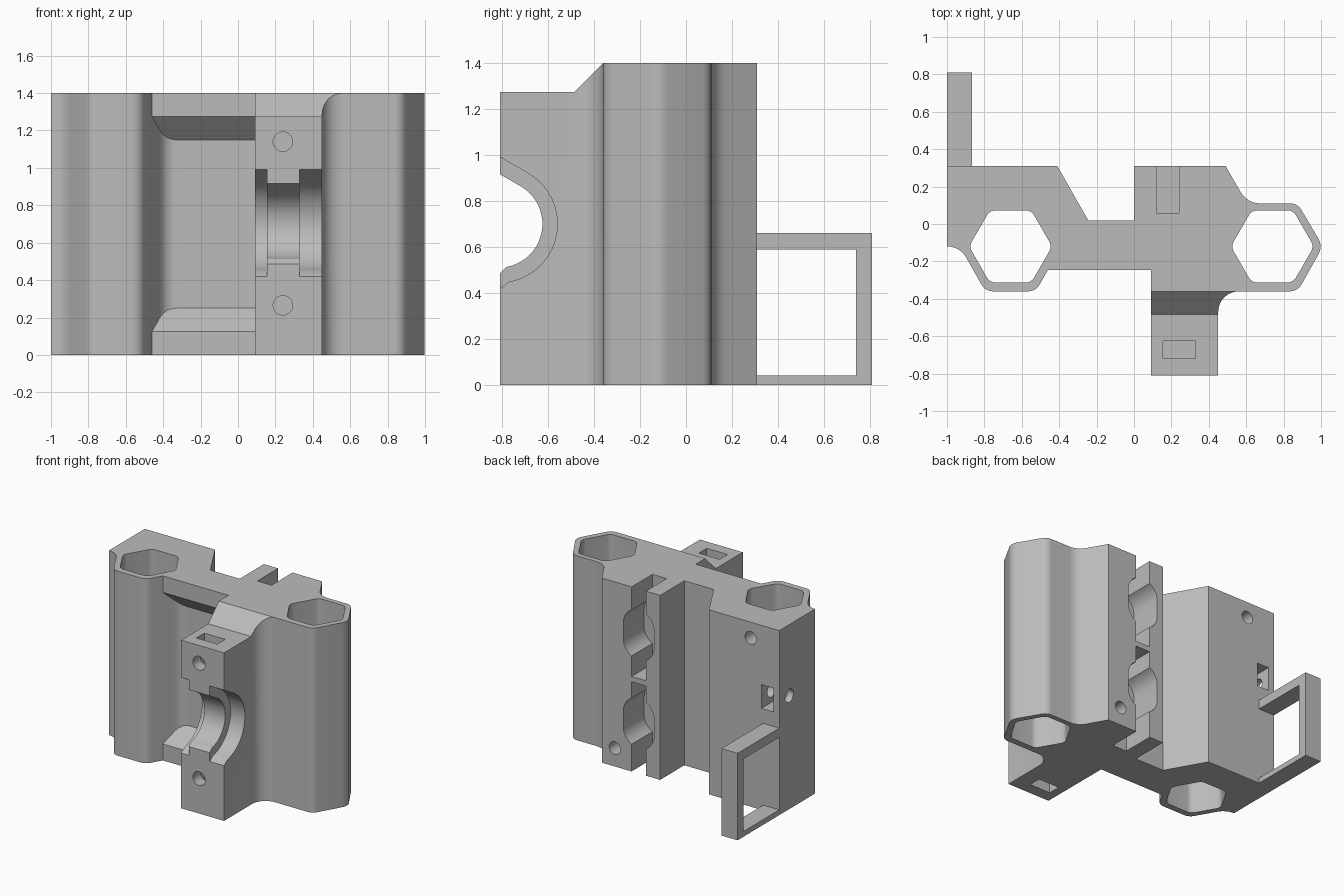
import bpy, bmesh
from math import sin, cos, tan, pi, radians
from mathutils import Vector

if "Cube" in bpy.data.objects:
    bpy.data.objects.remove(bpy.data.objects["Cube"])

grey = bpy.data.materials.new("plain grey")
grey.use_nodes = True
COLOUR = (0.5, 0.5, 0.5, 1)
grey.diffuse_color = COLOUR
grey.node_tree.nodes["Principled BSDF"].inputs["Base Color"].default_value = COLOUR


def rounded(corners, steps=6):
    """Turn (x, y, radius) corners into an outline with filleted corners."""
    out = []
    n = len(corners)
    for i, (x, y, r) in enumerate(corners):
        p = Vector((x, y))
        if not r:
            out.append(p)
            continue
        a = (Vector(corners[i - 1][:2]) - p).normalized()
        b = (Vector(corners[(i + 1) % n][:2]) - p).normalized()
        half = a.angle(b) / 2
        centre = p + (a + b).normalized() * (r / sin(half))
        start = p + a * (r / tan(half)) - centre
        end = p + b * (r / tan(half)) - centre
        sweep = pi - 2 * half
        for k in range(steps + 1):
            t = k / steps
            out.append(centre + (start * sin((1 - t) * sweep) + end * sin(t * sweep)) / sin(sweep))
    return out


def prism(name, pts, lo, hi, axis="z"):
    """Extrude a 2D outline along an axis."""
    place = {"x": lambda a, b, h: (h, a, b),
             "y": lambda a, b, h: (a, h, b),
             "z": lambda a, b, h: (a, b, h)}[axis]
    bm = bmesh.new()
    rings = [[bm.verts.new(place(p[0], p[1], h)) for p in pts] for h in (lo, hi)]
    bm.faces.new(rings[0])
    bm.faces.new(rings[1])
    for i in range(len(pts)):
        bm.faces.new((rings[0][i - 1], rings[0][i], rings[1][i], rings[1][i - 1]))
    bmesh.ops.recalc_face_normals(bm, faces=bm.faces)
    me = bpy.data.meshes.new(name)
    bm.to_mesh(me)
    bm.free()
    ob = bpy.data.objects.new(name, me)
    bpy.context.collection.objects.link(ob)
    me.materials.append(grey)
    return ob


def box(name, x, y, z):
    return prism(name, [(x[0], y[0]), (x[1], y[0]), (x[1], y[1]), (x[0], y[1])], *z)


def oval(a, b, r, stretch=0.0, n=24):
    """Circle, or upright capsule when stretched."""
    pts = []
    for k in range(n):
        t = 2 * pi * (k + 0.5) / n
        pts.append((a + r * cos(t), b + r * sin(t) + (stretch if sin(t) > 0 else -stretch)))
    return pts


def combine(target, tool, operation="DIFFERENCE"):
    mod = target.modifiers.new("combine", "BOOLEAN")
    mod.operation, mod.object, mod.solver = operation, tool, "EXACT"
    bpy.context.view_layer.objects.active = target
    bpy.ops.object.modifier_apply(modifier=mod.name)
    bpy.data.objects.remove(tool)


def hexagon(cx, cy, size, r):
    return rounded([(cx + size * cos(k * pi / 3), cy + size * sin(k * pi / 3), r) for k in range(6)])


# Main carriage body
H = 1.4
outline = [(-1, .31, 0), (-.41, .31, 0), (-.245, .02, 0), (0, .02, 0), (0, .31, 0),
           (.49, .31, 0), (.605, .11, .12), (.875, .11, .07), (1.01, -.12, .08),
           (.875, -.36, .07), (.45, -.36, .11), (.45, -.81, 0), (.09, -.81, 0),
           (.09, -.12, 0), (-.389, -.12, .1), (-.525, -.36, .07), (-.795, -.36, .07),
           (-.931, -.12, .115), (-1, -.12, 0)]
body = prism("carriage_body", rounded(outline), 0, H)

# Sloped lips above and below the front recess
for flip in (False, True):
    lip = [(-.245, H), (-.245, 1.275), (-.12, 1.15), (-.08, 1.15), (-.08, H)]
    if flip:
        lip = [(y, H - z) for y, z in lip]
    combine(body, prism("lip", lip, -.46, .11, "x"), "UNION")

# Hexagonal bearing sleeves
for cx in (-.66, .74):
    combine(body, prism("sleeve_hole", hexagon(cx, -.12, .222, .05), -.1, 1.5))

# Sloped top of the clamp tongue
combine(body, prism("tongue_cut", [(-.26, 1.5), (-.485, 1.275), (-.9, 1.275), (-.9, 1.5)],
                    -.1, 1.2, "x"))

# Stepped teardrop groove across the tongue
for r, x0, x1 in ((.19, .0, .5), (.255, .0, .155), (.255, .33, .5)):
    cy, cz = -.815, .7
    arc = [(cy + r * cos(radians(a)), cz + r * sin(radians(a))) for a in range(-80, 61, 7)]
    low = cz - r - .03
    groove = arc + [(cy, cz + r / cos(pi / 6)), (-.9, cz + r * 1.155), (-.9, low), (cy, low)]
    combine(body, prism("groove", groove, x0, x1, "x"))

# Tongue screw holes with their nut slots
for z in (1.14, .265):
    combine(body, prism("screw_hole", oval(.24, z, .052), -.9, -.45, "y"))
for z in ((1.05, 1.5), (-.1, .35)):
    combine(body, box("nut_slot", (.155, .33), (-.72, -.625), z))

# Rear belt slot, bridged at mid height, with two oval pockets
for z in ((.72, 1.5), (-.1, .68)):
    combine(body, box("belt_slot", (.12, .24), (.06, .4), z))
for z in (1.05, .38):
    combine(body, prism("belt_pocket", oval(.18, z, .13, .06), .06, .4, "y"))

# Small rear and side holes with a square nut trap
for x, z in ((.38, .14), (-.76, 1.28)):
    combine(body, prism("rear_hole", oval(x, z, .048), .12, .4, "y"))
combine(body, box("nut_trap", (-.95, -.85), (.12, .4), (.77, .95)))
combine(body, prism("side_hole", oval(.19, .86, .05), -1.1, -.78, "x"))

# Rectangular cable frame at the back
frame = box("cable_frame", (-1, -.865), (.30, .81), (0, .66))
combine(frame, box("frame_opening", (-1.1, -.8), (.31, .74), (.04, .59)))

for ob in (body, frame):
    bpy.ops.object.select_all(action="DESELECT")
    ob.select_set(True)
    bpy.context.view_layer.objects.active = ob
    bpy.ops.object.shade_smooth_by_angle(angle=radians(30))
